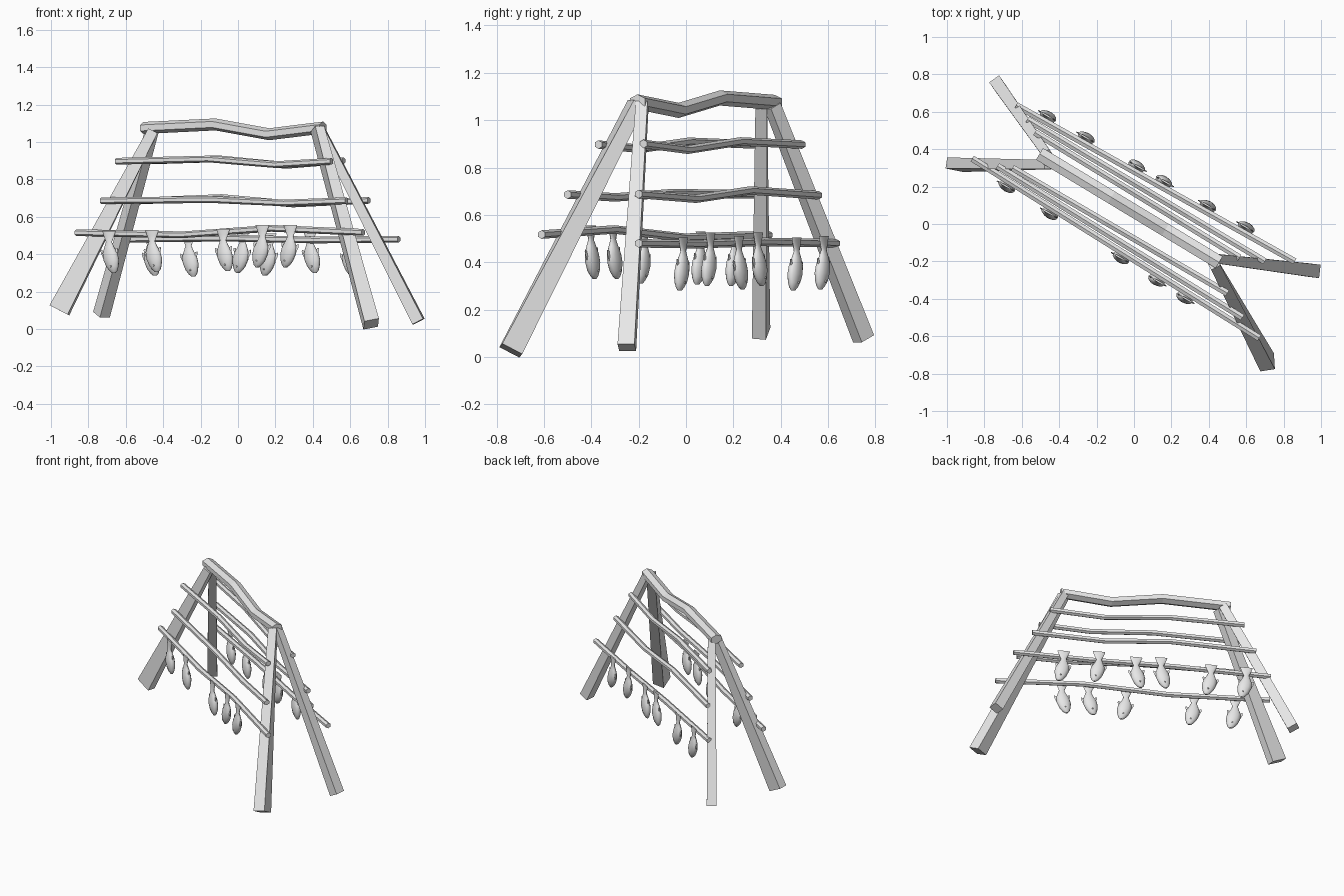
import bpy, bmesh, math
from mathutils import Vector, Matrix

if "Cube" in bpy.data.objects:
    bpy.data.objects.remove(bpy.data.objects["Cube"])

grey = bpy.data.materials.new("plain_grey")
grey.use_nodes = True
grey.diffuse_color = (0.8, 0.8, 0.8, 1)
grey.node_tree.nodes["Principled BSDF"].inputs["Base Color"].default_value = (0.8, 0.8, 0.8, 1)
UP = Vector((0, 0, 1))


def ring(centre, side, other, sides, phase=0.0):
    """Closed loop of points around a centre; side and other are half-axis vectors."""
    angles = [phase + math.tau * i / sides for i in range(sides)]
    return [centre + side * math.cos(a) + other * math.sin(a) for a in angles]


def loft(bm, rings):
    """Skin a row of rings and cap both ends."""
    loops = [[bm.verts.new(p) for p in r] for r in rings]
    count = len(loops[0])
    for a, b in zip(loops, loops[1:]):
        for i in range(count):
            j = (i + 1) % count
            bm.faces.new((a[i], a[j], b[j], b[i]))
    bm.faces.new(loops[0][::-1])
    bm.faces.new(loops[-1])


def finish(bm, name):
    bmesh.ops.recalc_face_normals(bm, faces=bm.faces)
    mesh = bpy.data.meshes.new(name)
    bm.to_mesh(mesh)
    bm.free()
    mesh.materials.append(grey)
    obj = bpy.data.objects.new(name, mesh)
    bpy.context.collection.objects.link(obj)
    return obj


def pole(name, start, end, bends, width, height):
    """Crooked six-sided pole with two bends given as (fraction, height change)."""
    start, end = Vector(start), Vector(end)
    side = (end - start).cross(UP).normalized()
    stops = [(0, 0), *bends, (1, 0)]
    rings = [ring(start.lerp(end, t) + UP * dz, side * width, UP * height, 6, math.pi / 2)
             for t, dz in stops]
    bm = bmesh.new()
    loft(bm, rings)
    finish(bm, name)


def leg(name, top, foot, top_size, foot_size, twist=0):
    """Square-cut leg that widens towards the foot, with the foot turned by twist degrees."""
    top, foot = Vector(top), Vector(foot)
    axis = (foot - top).normalized()
    side = axis.cross(UP).normalized()
    rings = []
    for centre, (w, d), turn in ((top, top_size, 0), (foot, foot_size, twist)):
        across = Matrix.Rotation(math.radians(turn), 3, axis) @ side
        rings.append(ring(centre, across * w / math.sqrt(2),
                          axis.cross(across) * d / math.sqrt(2), 4, math.pi / 4))
    bm = bmesh.new()
    loft(bm, rings)
    finish(bm, name)


# Ridge beam
pole("ridge_beam", (-0.505, 0.375, 1.075), (0.455, -0.205, 1.077),
     [(0.4, 0.018), (0.7, -0.035)], 0.042, 0.032)

# Splayed legs
leg("front_right_leg", (-0.455, 0.318, 1.06), (-0.955, 0.317, 0.1), (0.05, 0.055), (0.06, 0.11), 10)
leg("back_right_leg", (-0.46, 0.365, 1.06), (-0.73, 0.75, 0.077), (0.05, 0.055), (0.065, 0.07))
leg("front_left_leg", (0.425, -0.21, 1.07), (0.712, -0.74, 0.027), (0.055, 0.06), (0.08, 0.095), 22)
leg("back_left_leg", (0.44, -0.185, 1.07), (0.965, -0.25, 0.04), (0.05, 0.045), (0.072, 0.065))

# Drying rails, three on each slope
rails = {
    "front_upper_rail": ((-0.65, 0.3, 0.897), (0.5, -0.37, 0.897), [(0.43, 0.012), (0.74, -0.018)]),
    "front_middle_rail": ((-0.73, 0.31, 0.686), (0.58, -0.5, 0.686), [(0.45, 0.006), (0.75, -0.012)]),
    "front_lower_rail": ((-0.865, 0.35, 0.515), (0.67, -0.61, 0.517), [(0.37, -0.012), (0.68, 0.022)]),
    "back_upper_rail": ((-0.53, 0.49, 0.897), (0.565, -0.18, 0.9), [(0.39, 0.012), (0.72, -0.024)]),
    "back_middle_rail": ((-0.57, 0.56, 0.683), (0.7, -0.2, 0.688), [(0.38, 0.018), (0.68, -0.018)]),
    "back_lower_rail": ((-0.63, 0.635, 0.48), (0.86, -0.2, 0.48), [(0.38, 0.006), (0.7, -0.004)]),
}
for rail_name, (a, b, bends) in rails.items():
    pole(rail_name, a, b, bends, 0.02, 0.018)

# Fish body rings from tail to nose: drop, sideways shift, half width, half thickness
BODY = [(0, 0, 0.042, 0.005), (0.03, 0, 0.031, 0.007), (0.06, 0, 0.018, 0.01),
        (0.085, 0.002, 0.028, 0.017), (0.12, 0.007, 0.045, 0.024), (0.155, 0.014, 0.047, 0.027),
        (0.19, 0.021, 0.037, 0.023), (0.212, 0.027, 0.025, 0.015), (0.225, 0.03, 0.011, 0.007)]
# Fins: root drop, root offset, tip drop, tip offset
FINS = [(0.13, -0.033, 0.11, -0.05), (0.115, 0.042, 0.1, 0.055)]


def fish(name, x, y, z, lean):
    bm = bmesh.new()
    X, Y = Vector((1, 0, 0)), Vector((0, 1, 0))
    loft(bm, [ring(X * lean * s - UP * d, X * w, Y * t, 12) for d, s, w, t in BODY])
    for d0, s0, d1, s1 in FINS:
        loft(bm, [ring(X * lean * s - UP * d, UP * h, Y * t, 4)
                  for d, s, h, t in ((d0, s0, 0.022, 0.005), (d1, s1, 0.009, 0.002))])
    # Eyes
    for face in (-1, 1):
        spot = Matrix.Translation((lean * 0.024, face * 0.021, -0.19))
        bmesh.ops.create_icosphere(bm, subdivisions=1, radius=0.006, matrix=spot)
    obj = finish(bm, name)
    obj.location = (x, y, z)
    obj.rotation_euler.z = math.radians(-30)
    bpy.context.view_layer.objects.active = obj
    bpy.ops.object.select_all(action='DESELECT')
    obj.select_set(True)
    bpy.ops.object.shade_smooth_by_angle(angle=math.radians(50))


# Fish hung by the tail on the outside of the two lower rails: x, lean, top height
front_row = [(-0.69, 1, 0.525), (-0.46, 1, 0.53), (-0.08, 1, 0.535), (0.13, -1, 0.555), (0.28, -1, 0.555)]
back_row = [(-0.47, 1, 0.51), (-0.265, 1, 0.505), (0.025, -1, 0.525),
            (0.17, -1, 0.51), (0.385, 1, 0.525), (0.59, 1, 0.505)]
for row_name, row, outward in (("front", front_row, -0.035), ("back", back_row, 0.037)):
    a, b, _ = rails[row_name + "_lower_rail"]
    for number, (x, lean, z) in enumerate(row, 1):
        y = a[1] + (b[1] - a[1]) * (x - a[0]) / (b[0] - a[0]) + outward
        fish(f"{row_name}_fish_{number}", x, y, z, lean)
